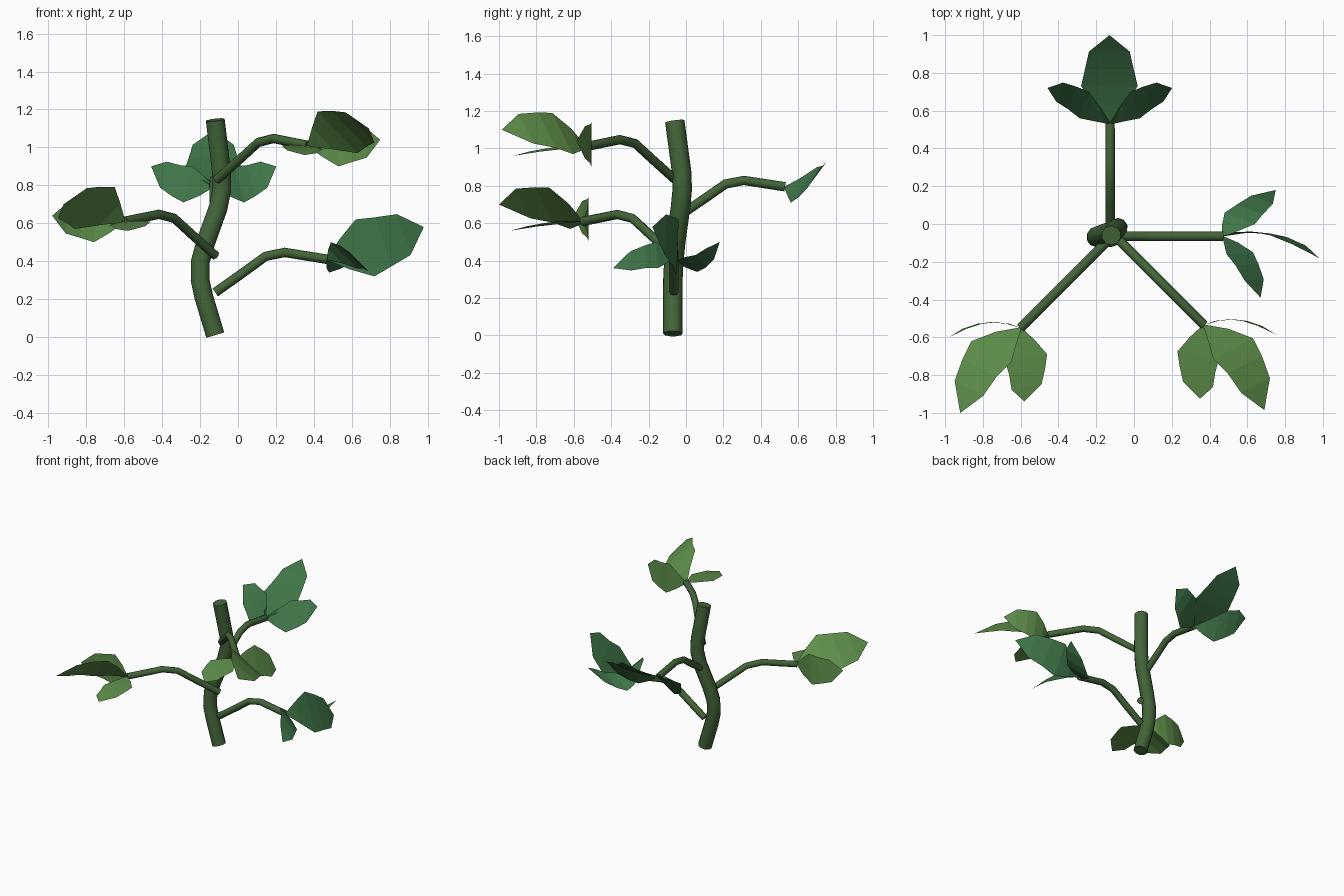
import bpy
from mathutils import Vector as V

if "Cube" in bpy.data.objects:
    bpy.data.objects.remove(bpy.data.objects["Cube"])


def material(name, rgb):
    m = bpy.data.materials.new(name)
    m.diffuse_color = (*rgb, 1)
    m.use_nodes = True
    m.node_tree.nodes["Principled BSDF"].inputs["Base Color"].default_value = m.diffuse_color
    return m


BARK = material("stem_green", (0.055, 0.13, 0.04))
DARK = material("dark_leaf", (0.05, 0.18, 0.065))
LIGHT = material("light_leaf", (0.115, 0.28, 0.07))


def tube(name, pts, radius, bevel):
    cu = bpy.data.curves.new(name, 'CURVE')
    cu.dimensions = '3D'
    cu.bevel_depth = radius
    cu.bevel_resolution = bevel
    cu.use_fill_caps = True
    sp = cu.splines.new('POLY')
    sp.points.add(len(pts) - 1)
    for p, co in zip(sp.points, pts):
        p.co = (*co, 1)
    ob = bpy.data.objects.new(name, cu)
    bpy.context.collection.objects.link(ob)
    ob.data.materials.append(BARK)
    bpy.ops.object.select_all(action='DESELECT')
    bpy.context.view_layer.objects.active = ob
    ob.select_set(True)
    bpy.ops.object.convert(target='MESH')
    bpy.ops.object.shade_smooth_by_angle(angle=0.9)


def branch(name, start, end):
    # shared arching profile: fraction along, rise
    profile = [(0, 0), (.27, .11), (.45, .185), (.62, .205), (1, .17)]
    s, e = V(start), V(end)
    pts = []
    for t, rise in profile:
        p = s.lerp(e, t)
        p.z = s.z + rise * (e.z - s.z) / .17
        pts.append(p)
    tube(name, pts, .025, 2)


def leaf(name, base, tip, wide_a, wide_b, mat):
    # lobed leaf curved through the middle of its widest section
    base, tip, a, b = V(base), V(tip), V(wide_a), V(wide_b)
    mid, half, k = (a + b) / 2, (a - b) / 2, .39
    bulge = mid - base.lerp(tip, k)
    outline = [(0, .04), (.18, .53), (.39, 1), (.58, .86), (.79, .72), (1, 0)]
    verts = []
    for u, w in outline:
        c = base.lerp(tip, u) + bulge * (u * (1 - u) / (k * (1 - k)))
        verts += [c + half * w, c, c - half * w]
    n = len(outline) - 1
    faces = []
    for i in range(n):
        for j in (0, 1):
            p = 3 * i + j
            if i < n - 1:
                faces.append((p, p + 1, p + 4, p + 3))
            else:
                faces.append((p, p + 1, 3 * n + 1))
    if (-half).cross(tip - base).dot(bulge) < 0:
        faces = [f[::-1] for f in faces]
    me = bpy.data.meshes.new(name)
    me.from_pydata(verts, [], faces)
    me.materials.append(mat)
    ob = bpy.data.objects.new(name, me)
    bpy.context.collection.objects.link(ob)


# Main stem
tube("trunk", [(-.12, -.07, .01), (-.18, -.07, .21), (-.2, -.07, .3), (-.198, -.065, .4),
               (-.17, -.055, .5), (-.105, -.03, .68), (-.085, -.02, .78),
               (-.087, -.023, .87), (-.12, -.06, 1.145)], .052, 3)

# Right branch with three leaves
rb = (.47, -.065, .41)
branch("right_branch", (-.12, -.065, .235), rb)
leaf("right_leaf_main", rb, (.98, -.18, .58), (.62, -.04, .62), (.72, -.05, .32), DARK)
leaf("right_leaf_back", rb, (.75, .18, .5), (.48, .06, .34), (.64, 0, .42), DARK)
leaf("right_leaf_front", rb, (.67, -.39, .36), (.49, -.16, .5), (.63, -.15, .36), DARK)

# Back branch with a centre leaf and a mirrored pair
bb = (-.127, .53, .795)
branch("back_branch", (-.125, -.05, .63), bb)
leaf("back_leaf_main", bb, (-.13, 1, 1.09), (-.28, .73, .89), (.02, .73, .89), DARK)
for side in (-1, 1):
    def at(dx, y, z):
        return (-.128 + side * dx, y, z)
    leaf("back_leaf_side", bb, at(.33, .72, .9), at(.16, .56, .71), at(.11, .7, .9), DARK)

# Front pair: the right one is the left one mirrored and raised
for name, flip in (("front_left", False), ("front_right", True)):
    def at(x, y, z):
        return (-.23 - x, y + .015, z + .4) if flip else (x, y, z)
    fb = at(-.6, -.55, .61)
    branch(name + "_branch", at(-.12, -.07, .43), fb)
    leaf(name + "_leaf_main", fb, at(-.92, -1, .7), at(-.65, -.73, .79), at(-.86, -.62, .57), LIGHT)
    leaf(name + "_leaf_inner", fb, at(-.58, -.94, .56), at(-.46, -.69, .61), at(-.68, -.73, .59), LIGHT)
    leaf(name + "_leaf_outer", fb, at(-.98, -.6, .64), at(-.73, -.52, .74), at(-.76, -.52, .5), LIGHT)
